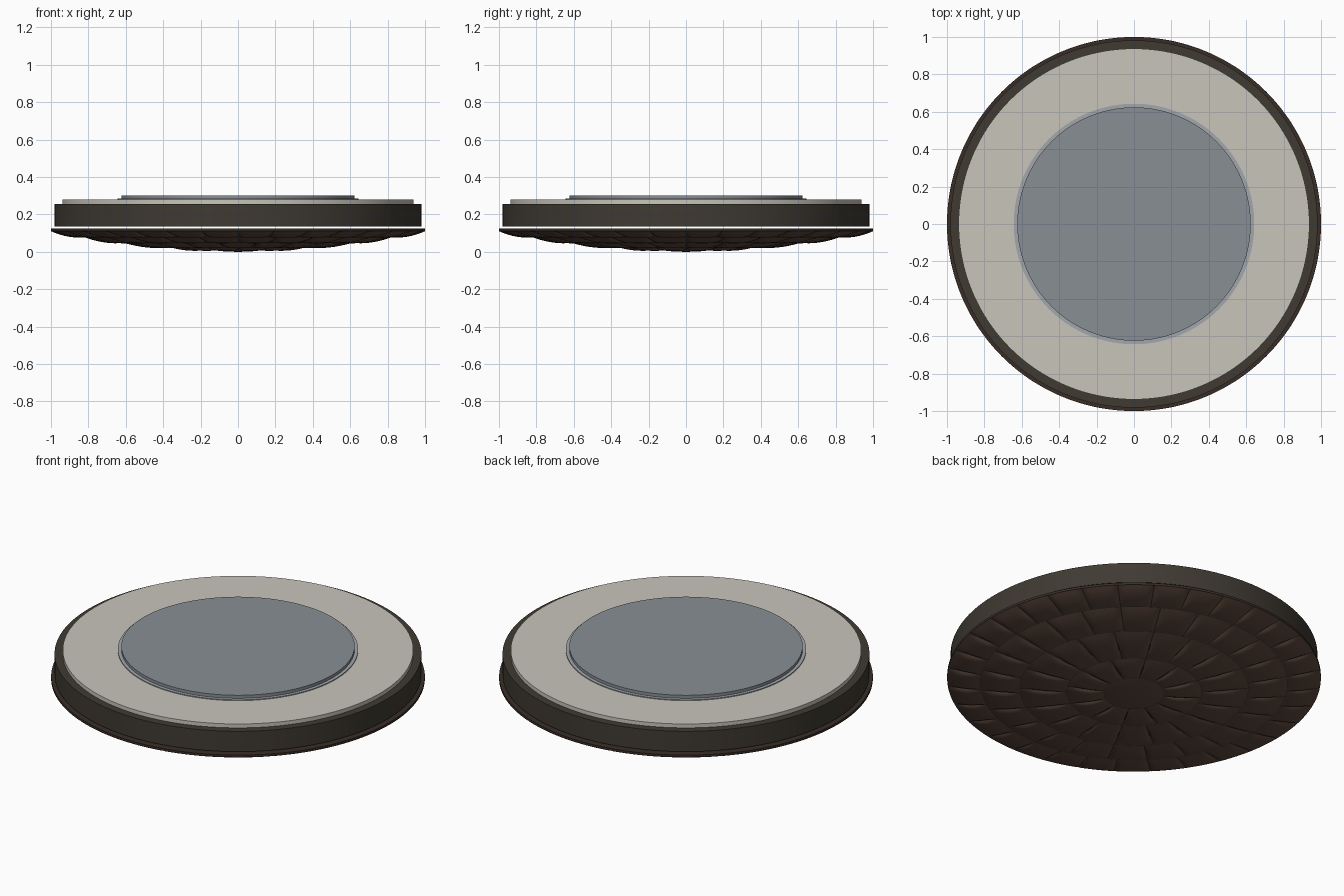
import bpy, bmesh, math

if "Cube" in bpy.data.objects:
    bpy.data.objects.remove(bpy.data.objects["Cube"])

SEG = 128


def material(name, rgb):
    m = bpy.data.materials.new(name)
    m.diffuse_color = (*rgb, 1)
    m.use_nodes = True
    m.node_tree.nodes["Principled BSDF"].inputs["Base Color"].default_value = m.diffuse_color
    return m


dark = material("dark olive shell", (0.050, 0.042, 0.032))
tile_brown = material("tile brown", (0.115, 0.068, 0.048))
seam_brown = material("seam dark brown", (0.040, 0.027, 0.021))
cream = material("warm off white", (0.58, 0.56, 0.50))
grey = material("blue grey", (0.25, 0.275, 0.295))
ring_grey = material("light ring grey", (0.36, 0.39, 0.42))


def finish(name, bm, mat, angle=35):
    bmesh.ops.recalc_face_normals(bm, faces=bm.faces)
    mesh = bpy.data.meshes.new(name)
    bm.to_mesh(mesh)
    bm.free()
    mesh.materials.append(mat)
    ob = bpy.data.objects.new(name, mesh)
    bpy.context.collection.objects.link(ob)
    bpy.ops.object.select_all(action='DESELECT')
    ob.select_set(True)
    bpy.context.view_layer.objects.active = ob
    bpy.ops.object.shade_smooth_by_angle(angle=math.radians(angle))
    return ob


def lathe(name, profile, mat, closed=False):
    """Revolve (radius, z) points around the vertical axis."""
    bm = bmesh.new()
    pts = profile + profile[:1] if closed else profile
    vs = [bm.verts.new((r, 0, z)) for r, z in pts]
    es = [bm.edges.new(p) for p in zip(vs, vs[1:])]
    bmesh.ops.spin(bm, geom=vs + es, cent=(0, 0, 0), axis=(0, 0, 1),
                   angle=math.tau, steps=SEG, use_duplicate=False)
    bmesh.ops.remove_doubles(bm, verts=bm.verts, dist=1e-5)
    return finish(name, bm, mat)


def disc(name, r, z0, z1, mat):
    return lathe(name, [(0, z0), (r, z0), (r, z1), (0, z1)], mat)


def dish_z(r):
    return 0.012 + 0.099 * r * r


# Shallow domed backing of the lower dish
lathe("dish_backing",
      [(i / 16, dish_z(i / 16)) for i in range(17)] + [(1, 0.124), (0, 0.124)],
      seam_brown)

# Rounded centre tile
hub_r = 0.16
lathe("centre_tile",
      [(hub_r * i / 8, dish_z(hub_r * i / 8) - 0.012 * (1 - (i / 8) ** 2.5))
       for i in range(9)], tile_brown)


# Rings of pillow shaped tiles
def tile_ring(name, r0, r1, count, nu=8):
    bm = bmesh.new()
    vlist = [0, 0.06, 0.16, 0.33, 0.5, 0.67, 0.84, 0.94, 1]
    half_gap = 0.003
    for k in range(count):
        rows = []
        for i in range(nu + 1):
            u = i / nu
            r = r0 + 0.002 + (r1 - r0 - 0.002) * u
            g = half_gap / r
            row = []
            for v in vlist:
                a = math.tau * k / count + g + (math.tau / count - 2 * g) * v
                lift = (max(0, math.sin(math.pi * u)) ** 0.8
                        * (1 - abs(2 * v - 1) ** 8))
                row.append(bm.verts.new((r * math.cos(a), r * math.sin(a),
                                         dish_z(r) - 0.001 - 0.012 * lift)))
            rows.append(row)
        for a, b in zip(rows, rows[1:]):
            for j in range(len(vlist) - 1):
                bm.faces.new((a[j], a[j + 1], b[j + 1], b[j]))
    ob = finish(name, bm, tile_brown, 50)
    # Make sure every open tile faces down and outward
    if sum(p.normal.z for p in ob.data.polygons) > 0:
        ob.data.flip_normals()


for n, (r0, r1, count) in enumerate([(0.16, 0.36, 12), (0.36, 0.61, 18),
                                     (0.61, 0.82, 24), (0.82, 1.0, 32)]):
    tile_ring(f"tile_ring_{n + 1}", r0, r1, count)

# Upper body, floating just above the dish
disc("body_shell", 0.982, 0.136, 0.256, dark)
disc("top_plate", 0.938, 0.25, 0.279, cream)

# Central hatch with its thin surrounding ring
lathe("hatch_ring", [(0.61, 0.277), (0.643, 0.277), (0.643, 0.284),
                     (0.61, 0.284)], ring_grey, closed=True)
disc("hatch_disc", 0.624, 0.277, 0.302, grey)
